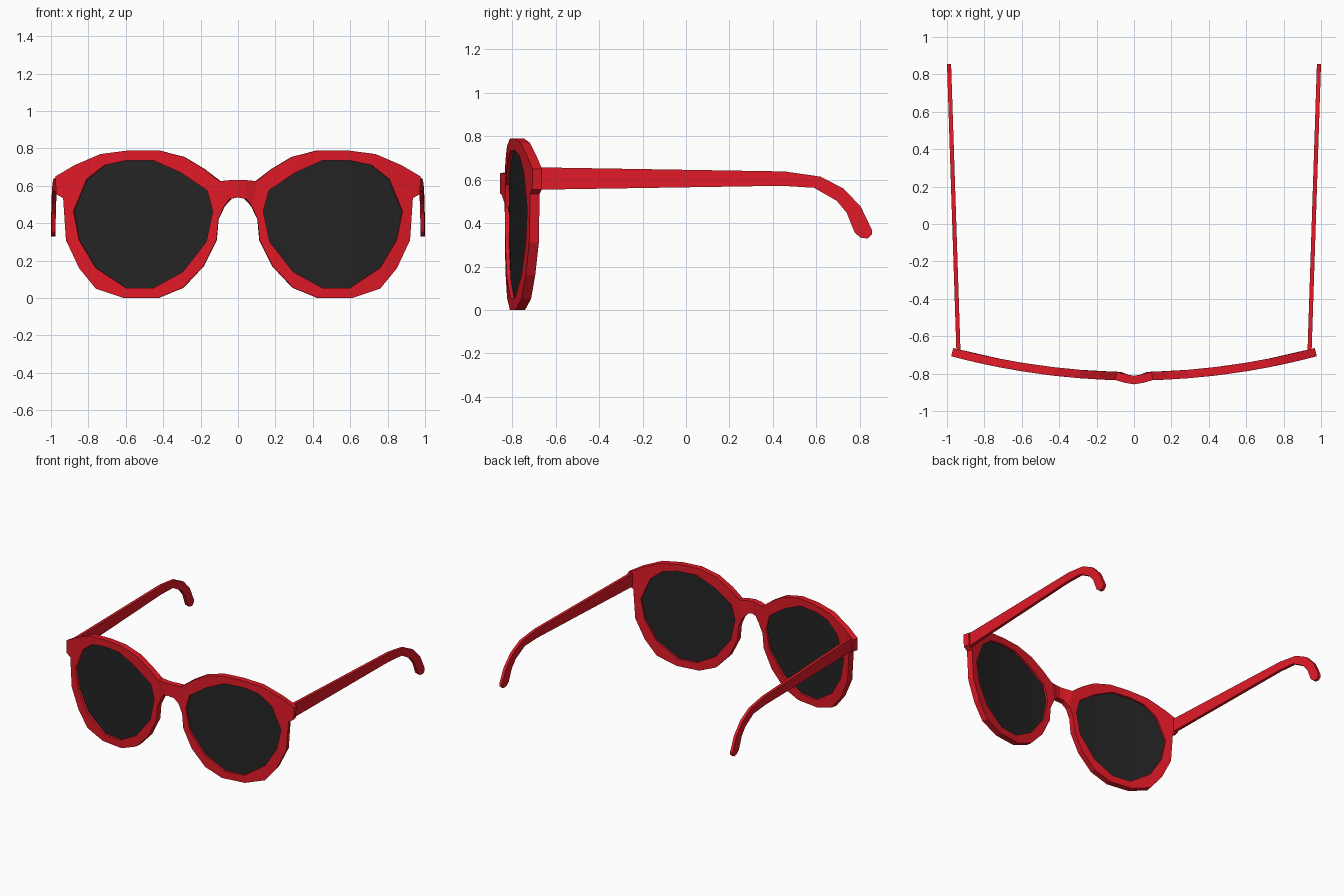
import bpy, bmesh

if "Cube" in bpy.data.objects:
    bpy.data.objects.remove(bpy.data.objects["Cube"])


def material(name, color):
    m = bpy.data.materials.new(name)
    m.diffuse_color = color
    m.use_nodes = True
    m.node_tree.nodes["Principled BSDF"].inputs["Base Color"].default_value = m.diffuse_color
    return m


RED = material("red_plastic", (0.75, 0.01, 0.02, 1))
DARK = material("dark_lens", (0.018, 0.018, 0.018, 1))


def front_y(x):
    """Wrap curve of the front, with the bridge pushed forward."""
    if x < 0.01:
        return -0.857
    if x < 0.06:
        return -0.849
    return -0.836 + 0.135 * x * x


def make(name, verts, faces, mat, thickness=0):
    bm = bmesh.new()
    vs = [bm.verts.new(v) for v in verts]
    for f in faces:
        bm.faces.new([vs[i] for i in dict.fromkeys(f)])
    bm.normal_update()
    if thickness:
        for f in bm.faces:
            if f.normal.y > 0:
                f.normal_flip()
    else:
        bmesh.ops.recalc_face_normals(bm, faces=bm.faces)
    mesh = bpy.data.meshes.new(name)
    bm.to_mesh(mesh)
    bm.free()
    ob = bpy.data.objects.new(name, mesh)
    bpy.context.collection.objects.link(ob)
    mesh.materials.append(mat)
    mod = ob.modifiers.new("mirror", 'MIRROR')
    mod.use_clip = True
    if thickness:
        s = ob.modifiers.new("thickness", 'SOLIDIFY')
        s.thickness = thickness
        s.offset = -1
    return ob


# Lens opening (x, z), counter-clockwise from the nose side
inner = [(.135, .465), (.17, .30), (.295, .14), (.45, .055), (.60, .055),
         (.76, .16), (.85, .31), (.88, .465), (.81, .635), (.715, .71),
         (.60, .735), (.45, .735), (.305, .67), (.165, .575)]

# Rim outline (x, z, index of the matching opening point)
outer = [(.075, .49, 0), (.105, .42, 0), (.115, .31, 1), (.185, .17, 2),
         (.295, .055, 2), (.43, 0, 3), (.61, 0, 4), (.76, .05, 5),
         (.85, .16, 5), (.92, .31, 6), (.935, .535, 7), (.972, .555, 8),
         (.977, .65, 8), (.875, .71, 9), (.735, .77, 9), (.58, .79, 10),
         (.43, .79, 11), (.29, .755, 12), (.18, .69, 13), (.10, .625, 13)]

# Bridge: two columns of top and bottom points
bridge = [(.05, .63), (.045, .53), (0, .632), (0, .538)]

n, k = len(inner), len(outer)
points = inner + [o[:2] for o in outer] + bridge
faces = []
for i in range(k):
    j = (i + 1) % k
    faces.append((n + i, n + j, outer[j][2], outer[i][2]))
b = n + k
faces += [(b - 1, n, b + 1, b), (b, b + 1, b + 3, b + 2)]
make("front_frame", [(x, front_y(x), z) for x, z in points], faces, RED, 0.045)

# Lenses: curved strips joining the lower and upper edges
lens_pts = [(.507 + (x - .507) * 1.012, .4 + (z - .4) * 1.012) for x, z in inner]
strips = [(i, i + 1, (n - i - 1) % n, (n - i) % n) for i in range(n // 2)]
make("lenses", [(x, front_y(x) + .017, z) for x, z in lens_pts], strips, DARK, 0.012)

# Temple arms: side outline as (y, top z) and (y, bottom z) pairs
top = [(-.685, .657), (.455, .638), (.62, .614), (.726, .559), (.805, .476),
       (.856, .37), (.856, .347)]
bottom = [(-.685, .554), (.44, .572), (.589, .563), (.694, .503), (.74, .448),
          (.777, .356), (.805, .333)]
loop = top + [(.837, .329)] + bottom[::-1]
m, t = len(loop), len(top)


def arm_x(y):
    return .95 + (y + .67) * .0327


verts = [(arm_x(y) - d, y, z) for d in (0, .022) for y, z in loop]
faces = [(i, (i + 1) % m, (i + 1) % m + m, i + m) for i in range(m)]
for s in (0, m):
    faces += [(s + i, s + i + 1, s + m - 2 - i, s + m - 1 - i) for i in range(t - 1)]
    faces.append((s + t - 1, s + t, s + t + 1))
make("temple_arms", verts, faces, RED)
